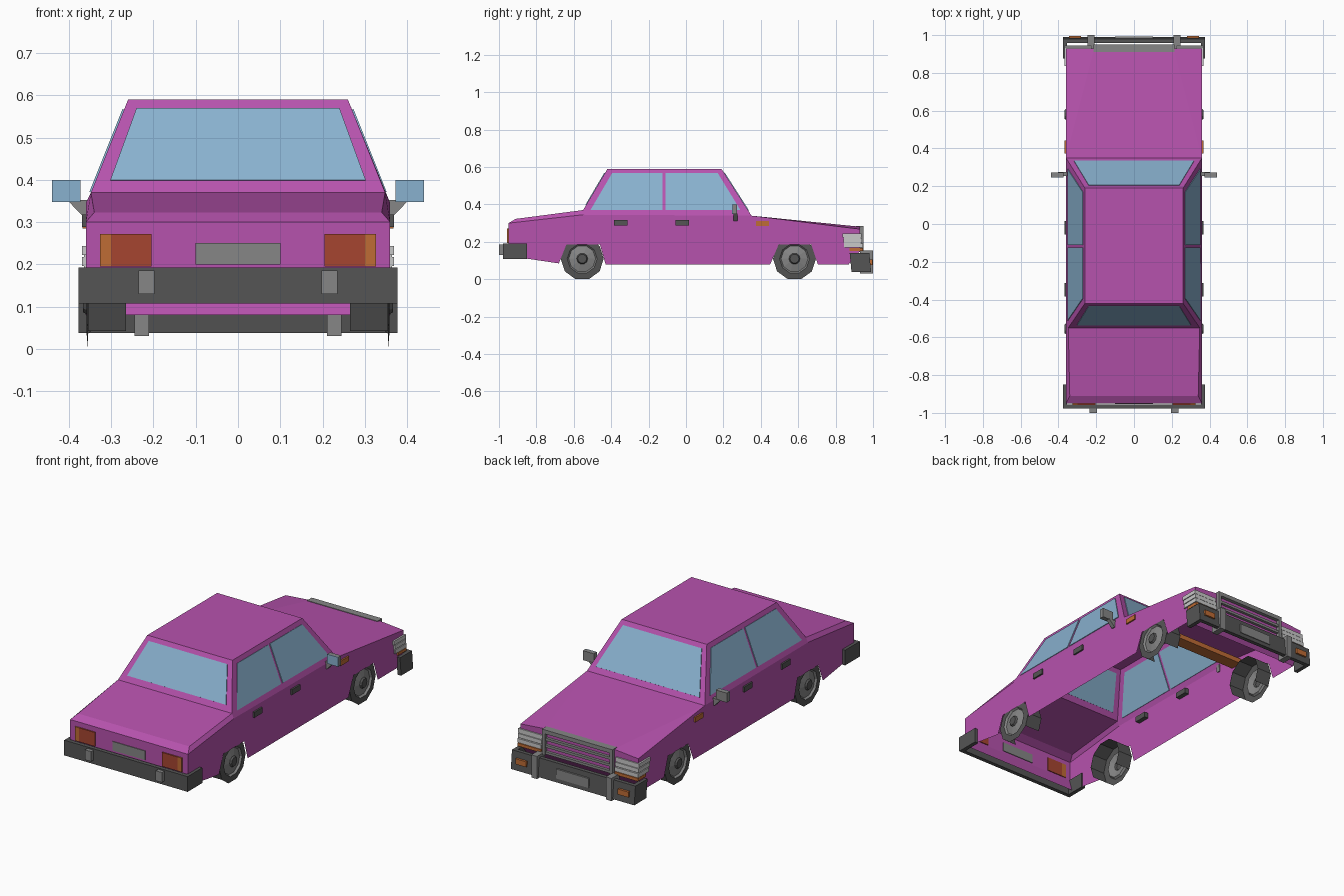
import bpy, bmesh, math
from mathutils import Vector

if "Cube" in bpy.data.objects:
    bpy.data.objects.remove(bpy.data.objects["Cube"])


def material(name, r, g, b):
    m = bpy.data.materials.new(name)
    m.diffuse_color = (r, g, b, 1)
    m.use_nodes = True
    m.node_tree.nodes["Principled BSDF"].inputs["Base Color"].default_value = m.diffuse_color
    return m


PAINT = material("purple paint", 0.47, 0.085, 0.42)
GLASS = material("blue glass", 0.25, 0.44, 0.62)
DARK = material("dark grey", 0.09, 0.09, 0.09)
GREY = material("mid grey", 0.24, 0.24, 0.24)
SILVER = material("silver lamp", 0.58, 0.58, 0.58)
ORANGE = material("orange lamp", 0.52, 0.15, 0.035)
RED = material("red lamp", 0.38, 0.06, 0.03)


def finish(name, bm, mat, mirror=False):
    me = bpy.data.meshes.new(name)
    bm.to_mesh(me)
    bm.free()
    ob = bpy.data.objects.new(name, me)
    bpy.context.collection.objects.link(ob)
    for m in (mat if isinstance(mat, list) else [mat]):
        me.materials.append(m)
    if mirror:
        ob.modifiers.new("mirror", 'MIRROR')
    return ob


def box(name, mat, x, y, z, mirror=False):
    bm = bmesh.new()
    bmesh.ops.create_cube(bm, size=1)
    for v in bm.verts:
        v.co = Vector([(a + b) / 2 + c * (b - a) for c, (a, b) in zip(v.co, (x, y, z))])
    return finish(name, bm, mat, mirror)


def prism(name, mat, outline, z0, z1, lean=0.0, mirror=False):
    """Extrude an (x, y) outline from z0 to z1; the top moves by lean in y."""
    bm = bmesh.new()
    f = bm.faces.new([bm.verts.new((x, y, z0)) for x, y in outline])
    top = bmesh.ops.extrude_face_region(bm, geom=[f])["geom"]
    for v in top:
        if isinstance(v, bmesh.types.BMVert):
            v.co += Vector((0, lean, z1 - z0))
    bmesh.ops.recalc_face_normals(bm, faces=bm.faces)
    return finish(name, bm, mat, mirror)


def pane(name, points, mirror=False):
    """Thin glass lying in a body panel, seen from inside and outside."""
    bm = bmesh.new()
    bm.faces.new([bm.verts.new(p) for p in points])
    ob = finish(name, bm, GLASS)
    s = ob.modifiers.new("thickness", 'SOLIDIFY')
    s.thickness, s.offset = 0.008, 0
    if mirror:
        ob.modifiers.new("mirror", 'MIRROR')


# Body shell, open underneath
W = 0.36
bm = bmesh.new()


def panel(*pts):
    """One panel on the right, and its reflection on the left."""
    for s in (1, -1):
        bm.faces.new([bm.verts.new((s * x, y, z)) for x, y, z in pts])


def across(*pts):
    """Panel spanning the full width between mirrored edges."""
    bm.faces.new([bm.verts.new(p) for p in pts]
                 + [bm.verts.new((-x, y, z)) for x, y, z in reversed(pts)])


side = [(-0.95, 0.30), (-0.55, 0.345), (0.35, 0.34), (0.93, 0.268), (0.93, 0.15), (0.87, 0.08),
        (0.705, 0.08), (0.67, 0.185), (0.495, 0.185), (0.45, 0.08),
        (-0.43, 0.08), (-0.46, 0.185), (-0.64, 0.185), (-0.68, 0.085), (-0.93, 0.122), (-0.95, 0.19)]
panel(*[(W, y, z) for y, z in side])
roof_f, roof_r = (0.26, 0.19, 0.59), (0.26, -0.42, 0.59)
cowl, belt_r = (W, 0.35, 0.34), (W, -0.55, 0.345)
deck_f, deck_r, tail = (0.348, -0.55, 0.37), (0.34, -0.91, 0.323), (W, -0.95, 0.30)
hood_r, hood_f, nose = (0.33, 0.35, 0.34), (0.21, 0.93, 0.281), (W, 0.93, 0.268)
panel(roof_f, roof_r, deck_f, belt_r, cowl)           # cabin side
panel(deck_f, belt_r, tail, deck_r)                   # rear shoulder
panel(cowl, nose, hood_f)                             # fender top
panel(cowl, hood_f, hood_r)
across(roof_f, roof_r)                                # roof
across(roof_r, deck_f)                                # rear screen surround
across(deck_f, deck_r)                                # boot lid
across(deck_r, tail)
across(tail, (W, -0.95, 0.19))                        # tail panel
across((W, -0.95, 0.19), (W, -0.93, 0.122))
across(hood_r, hood_f)                                # hood
across(roof_f, cowl, hood_r)                          # windscreen surround
across(hood_f, nose, (W, 0.93, 0.15))                 # nose
across((W, 0.93, 0.15), (W, 0.87, 0.08))
bmesh.ops.remove_doubles(bm, verts=bm.verts, dist=0.0005)
bmesh.ops.recalc_face_normals(bm, faces=bm.faces)
if max(bm.faces, key=lambda f: f.calc_center_median().z).normal.z < 0:
    bmesh.ops.reverse_faces(bm, faces=bm.faces)
finish("body_shell", bm, PAINT)


# Windows
def on_side(y, z):
    return (0.26 + 0.4 * (0.59 - z), y, z)


def on_rear(x, z):
    return (x, -0.55 + (z - 0.37) * 0.13 / 0.22, z)


def on_front(x, z):
    return (x, 0.35 - (z - 0.34) * 0.16 / 0.25, z)


pane("rear_door_window", [on_side(*p) for p in
     ((-0.51, 0.37), (-0.125, 0.37), (-0.125, 0.566), (-0.395, 0.566))], True)
pane("front_door_window", [on_side(*p) for p in
     ((-0.11, 0.37), (0.29, 0.37), (0.17, 0.566), (-0.11, 0.566))], True)
pane("rear_screen", [on_rear(*p) for p in ((-0.302, 0.398), (0.302, 0.398), (0.24, 0.568), (-0.24, 0.568))])
pane("windscreen", [on_front(*p) for p in ((-0.318, 0.367), (0.318, 0.367), (0.24, 0.568), (-0.24, 0.568))])


# Wheels: ten-sided, open inside, no tread at the ground
def wheel(name, cy):
    bm = bmesh.new()
    n, cz = 10, 0.11
    rings = []
    for r, x in ((0.115, 0.265), (0.115, 0.355), (0.08, 0.358), (0.072, 0.348), (0.03, 0.358), (0.024, 0.367)):
        rings.append([bm.verts.new((x, cy + r * math.cos(i * math.tau / n), cz + r * math.sin(i * math.tau / n)))
                      for i in range(n)])
    for k, mi in enumerate((0, 0, 1, 1, 0)):
        for i in range(n):
            j = (i + 1) % n
            f = bm.faces.new((rings[k][i], rings[k][j], rings[k + 1][j], rings[k + 1][i]))
            f.material_index = mi
    bm.faces.new(rings[-1]).material_index = 0
    bm.normal_update()
    low = [f for f in bm.faces if abs(f.normal.x) < 0.01 and f.calc_center_median().z < 0.04]
    bmesh.ops.delete(bm, geom=low, context='FACES')
    bmesh.ops.recalc_face_normals(bm, faces=bm.faces)
    hub = max(bm.faces, key=lambda f: f.calc_center_median().x)
    if hub.normal.x < 0:
        bmesh.ops.reverse_faces(bm, faces=bm.faces)
    finish(name, bm, [DARK, GREY], True)


wheel("front_wheels", 0.58)
wheel("rear_wheels", -0.555)


# Bumpers: U-shaped in plan
def bumper(name, y_end, y_out, t, z0, z1, lean):
    s = 1 if y_out > 0 else -1
    b = 0.377
    prism(name, DARK, [(-b, y_end), (-b, y_out), (b, y_out), (b, y_end), (b - t, y_end),
                       (b - t, y_out - s * t), (t - b, y_out - s * t), (t - b, y_end)], z0, z1, lean)


bumper("rear_bumper", -0.85, -0.978, 0.022, 0.108, 0.192, 0)
bumper("front_bumper", 0.885, 0.99, 0.022, 0.038, 0.14, -0.01)
box("rear_bumper_guard", GREY, (0.197, 0.235), (-1.0, -0.97), (0.13, 0.185), True)
box("front_bumper_guard", GREY, (0.21, 0.245), (0.93, 1.0), (0.03, 0.155), True)
box("front_indicator", ORANGE, (0.28, 0.345), (0.975, 0.996), (0.075, 0.105), True)
box("front_plate", GREY, (-0.1, 0.1), (0.98, 0.992), (0.06, 0.112))

# Tail
box("tail_lamp", RED, (0.205, 0.30), (-0.957, -0.945), (0.195, 0.272), True)
box("tail_indicator", ORANGE, (0.30, 0.326), (-0.957, -0.945), (0.195, 0.272), True)
box("rear_plate", GREY, (-0.1, 0.1), (-0.954, -0.946), (0.2, 0.25))

# Nose: ribbed headlights, indicators and grille
for i in range(3):
    box("headlight_rib", SILVER, (0.225, 0.369), (0.836 + 0.006 * i, 0.937 + 0.004 * i),
        (0.222 - 0.026 * i, 0.244 - 0.026 * i), True)
box("headlight_core", SILVER, (0.23, 0.364), (0.845, 0.935), (0.17, 0.243), True)
box("nose_indicator", ORANGE, (0.225, 0.367), (0.875, 0.945), (0.15, 0.167), True)
box("grille_top", GREY, (-0.215, 0.215), (0.91, 0.95), (0.264, 0.286))
box("grille_side", GREY, (0.197, 0.215), (0.925, 0.95), (0.145, 0.264), True)
for z in (0.15, 0.187, 0.225):
    box("grille_bar", GREY, (-0.197, 0.197), (0.925, 0.945), (z, z + 0.014))

# Side details
box("side_marker", ORANGE, (-0.368, 0.368), (0.373, 0.443), (0.285, 0.312))
for y in (-0.385, -0.055):
    box("door_handle", DARK, (0.335, 0.369), (y, y + 0.072), (0.288, 0.318), True)

# Mirrors
box("mirror_housing", GREY, (0.373, 0.44), (0.25, 0.272), (0.348, 0.4), True)
box("mirror_glass", GLASS, (0.373, 0.44), (0.245, 0.25), (0.348, 0.4), True)
bm = bmesh.new()
arm = [(0.355, 0.312), (0.365, 0.312), (0.402, 0.35), (0.375, 0.352), (0.352, 0.352)]
f = bm.faces.new([bm.verts.new((x, 0.253, z)) for x, z in arm])
for v in bmesh.ops.extrude_face_region(bm, geom=[f])["geom"]:
    if isinstance(v, bmesh.types.BMVert):
        v.co.y += 0.022
bmesh.ops.recalc_face_normals(bm, faces=bm.faces)
finish("mirror_arm", bm, GREY, True)
